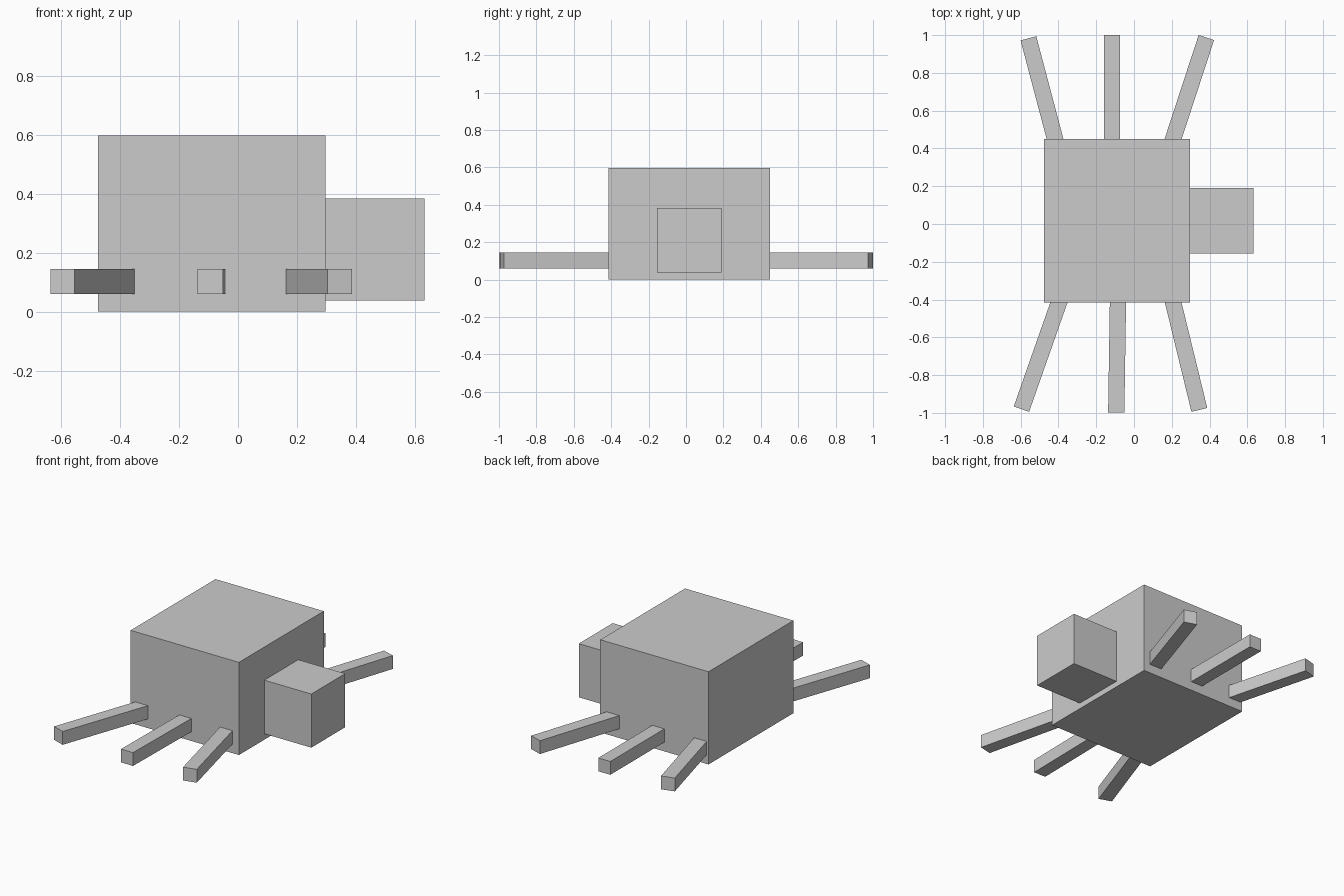
import bpy
from math import atan2
from mathutils import Vector

default = bpy.data.objects.get("Cube")
if default:
    bpy.data.objects.remove(default, do_unlink=True)

grey = bpy.data.materials.new("plain grey")
grey.use_nodes = True
colour = (0.6, 0.6, 0.6, 1)
grey.diffuse_color = colour
grey.node_tree.nodes["Principled BSDF"].inputs["Base Color"].default_value = colour


def box(name, centre, size, turn=0):
    bpy.ops.mesh.primitive_cube_add(size=1, location=centre, rotation=(0, 0, turn))
    obj = bpy.context.object
    obj.name = name
    obj.scale = size
    obj.data.materials.append(grey)
    return obj


def leg(name, root, tip, width=0.086, height=0.102, buried=0.06):
    """Square bar from inside the body out to the tip."""
    root, tip = Vector(root), Vector(tip)
    way = (tip - root).normalized()
    root -= way * buried
    mid = (root + tip) / 2
    box(name, (mid.x, mid.y, height), ((tip - root).length, width, width),
        atan2(way.y, way.x))


# Body and head
box("body", (-0.089, 0.017, 0.299), (0.773, 0.865, 0.598))
box("head", (0.465, 0.017, 0.211), (0.335, 0.346, 0.346))

# Three legs on each side, splayed outwards
leg("back_leg_rear", (-0.418, 0.45), (-0.559, 0.983))
leg("back_leg_middle", (-0.117, 0.45), (-0.117, 1.0))
leg("back_leg_fore", (0.207, 0.45), (0.383, 0.987))
leg("front_leg_rear", (-0.397, -0.414), (-0.596, -0.98))
leg("front_leg_middle", (-0.085, -0.414), (-0.094, -0.998))
leg("front_leg_fore", (0.207, -0.414), (0.346, -0.984))
